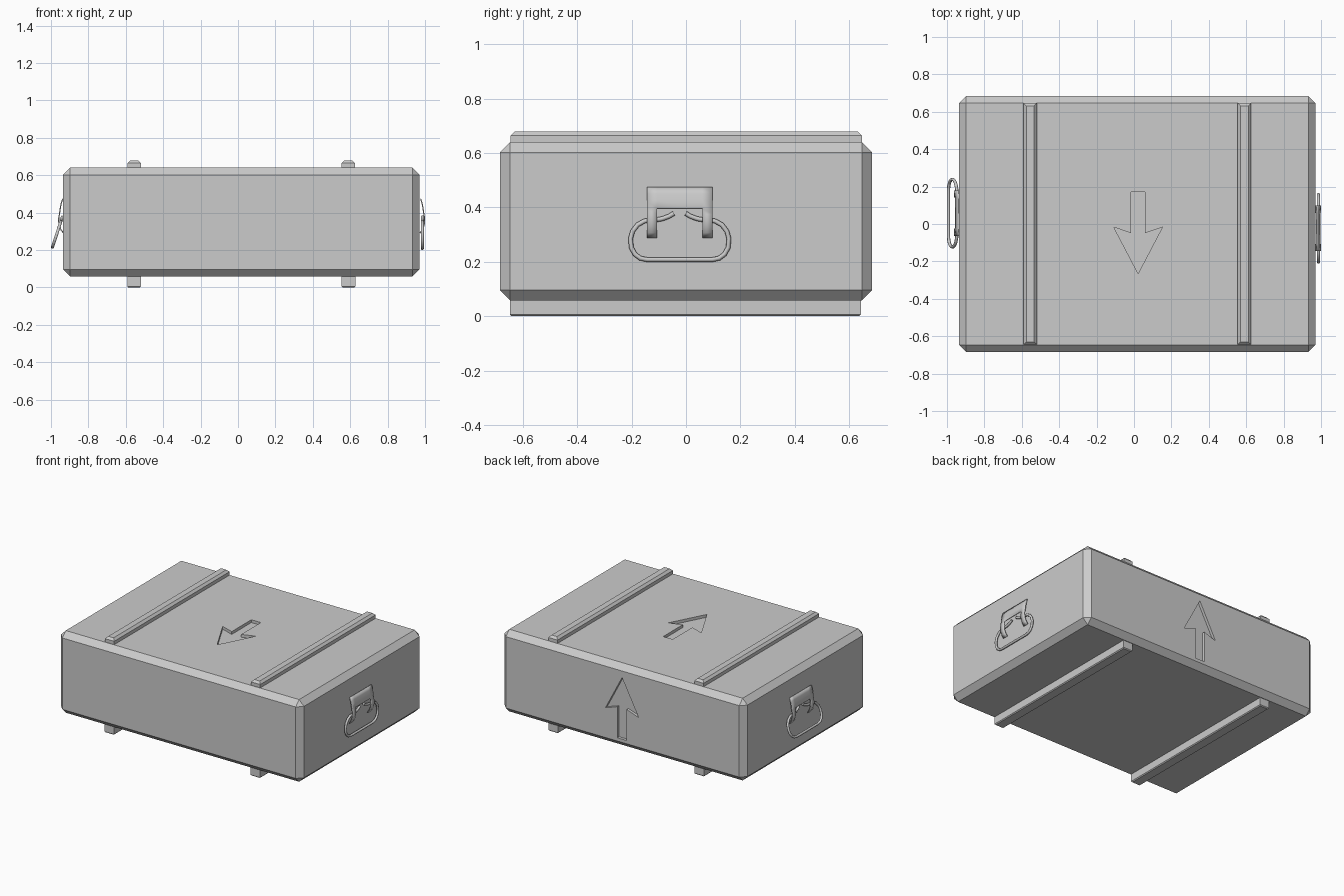
import bpy, bmesh
from math import radians, sin, cos
from mathutils import Vector

if "Cube" in bpy.data.objects:
    bpy.data.objects.remove(bpy.data.objects["Cube"])

XL, XR, YH, Z0, Z1 = -0.935, 0.97, 0.685, 0.058, 0.64
CX = (XL + XR) / 2


def make_object(name, bm):
    bmesh.ops.recalc_face_normals(bm, faces=bm.faces[:])
    mesh = bpy.data.meshes.new(name)
    bm.to_mesh(mesh)
    bm.free()
    ob = bpy.data.objects.new(name, mesh)
    bpy.context.collection.objects.link(ob)
    return ob


def bar(name, lo, hi, chamfer, keep=lambda e: True):
    """Box between two corners, chamfering the edges chosen by keep."""
    bm = bmesh.new()
    bmesh.ops.create_cube(bm, size=1)
    for v in bm.verts:
        v.co = [(a + b) / 2 + c * (b - a) for a, b, c in zip(lo, hi, v.co)]
    edges = [e for e in bm.edges if keep(e)]
    bmesh.ops.bevel(bm, geom=edges, offset=chamfer, segments=1,
                    affect='EDGES', profile=0.5)
    return make_object(name, bm)


def arrow_cutter(name, place):
    """Arrow prism; place maps (across, along, depth) to space."""
    pts = [(-0.037, -0.218), (0.037, -0.218), (0.037, 0.002), (0.13, -0.03),
           (0, 0.218), (-0.13, -0.03), (-0.037, 0.002)]
    bm = bmesh.new()
    rings = [[bm.verts.new(place(u, v, d)) for u, v in pts] for d in (-0.02, 0.05)]
    for r in rings:
        bm.faces.new(r)
    for i in range(len(pts)):
        j = (i + 1) % len(pts)
        bm.faces.new((rings[0][i], rings[0][j], rings[1][j], rings[1][i]))
    ob = make_object(name, bm)
    ob.hide_render = True
    ob.hide_viewport = True
    return ob


# Chamfered crate with recessed arrows on lid and back
body = bar("crate_body", (XL, -YH, Z0), (XR, YH, Z1), 0.038)
cutters = [
    arrow_cutter("lid_arrow_cutter", lambda u, v, d: (0.022 + u, -0.047 - v, Z1 + d)),
    arrow_cutter("back_arrow_cutter", lambda u, v, d: (0.022 + u, YH + d, 0.337 + v)),
]
for c in cutters:
    mod = body.modifiers.new("arrow_recess", 'BOOLEAN')
    mod.operation = 'DIFFERENCE'
    mod.object = c
    mod.solver = 'EXACT'

# Battens on the lid and runners underneath
for side, x in (("left", -0.555), ("right", 0.59)):
    bar(side + "_lid_batten", (x - 0.036, -0.645, Z1 - 0.02), (x + 0.036, 0.647, 0.679), 0.015,
        lambda e: all(v.co.z > Z1 for v in e.verts))
    bar(side + "_runner", (x - 0.037, -0.648, 0), (x + 0.037, 0.643, Z0 + 0.02), 0.006,
        lambda e: all(v.co.z < 0.01 for v in e.verts))


def handle(side, wall_x, sign, yc, tilt):
    def place(out, y, z):
        return Vector((wall_x + sign * out, yc + y, z))

    # Bracket: curved strip with two tabs hooked round the wire
    profile = [(0.006, 0.474), (0.014, 0.45), (0.019, 0.425), (0.023, 0.395),
               (0.027, 0.375), (0.028, 0.352), (0.024, 0.328), (0.015, 0.308), (0.002, 0.29)]
    ys = (-0.121, -0.083, 0.083, 0.121)
    bm = bmesh.new()
    grid = [[bm.verts.new(place(o, y, z)) for y in ys] for o, z in profile]
    for i in range(len(profile) - 1):
        for j in range(3):
            if i < 3 or j != 1:
                f = bm.faces.new((grid[i][j], grid[i][j + 1], grid[i + 1][j + 1], grid[i + 1][j]))
                f.smooth = True
    for v in [v for v in bm.verts if not v.link_faces]:
        bm.verts.remove(v)
    bracket = make_object(side + "_handle_bracket", bm)
    sol = bracket.modifiers.new("thickness", 'SOLIDIFY')
    sol.thickness = 0.006
    sol.offset = 0

    # Bent wire grip, open at the top
    half = [(0.022, 0.378), (0.04, 0.367), (0.065, 0.358), (0.095, 0.353), (0.13, 0.35),
            (0.155, 0.336), (0.173, 0.313), (0.181, 0.285), (0.178, 0.252),
            (0.165, 0.228), (0.145, 0.213), (0.12, 0.208)]
    path = [(-y, z) for y, z in half] + half[::-1]
    curve = bpy.data.curves.new(side + "_handle_grip", 'CURVE')
    curve.dimensions = '3D'
    curve.bevel_depth = 0.0085
    curve.bevel_resolution = 2
    curve.use_fill_caps = True
    sp = curve.splines.new('POLY')
    sp.points.add(len(path) - 1)
    for p, (y, z) in zip(sp.points, path):
        drop = 0.353 - z
        p.co = (*place(0.016 + drop * sin(tilt), y, 0.353 - drop * cos(tilt)), 1)
    sp.use_smooth = True
    grip = bpy.data.objects.new(side + "_handle_grip", curve)
    bpy.context.collection.objects.link(grip)


# Side handles; the left grip hangs tilted outward
handle("right", XR, 1, -0.023, 0)
handle("left", XL - 0.002 + 0.006, -1, 0.058, radians(18))
